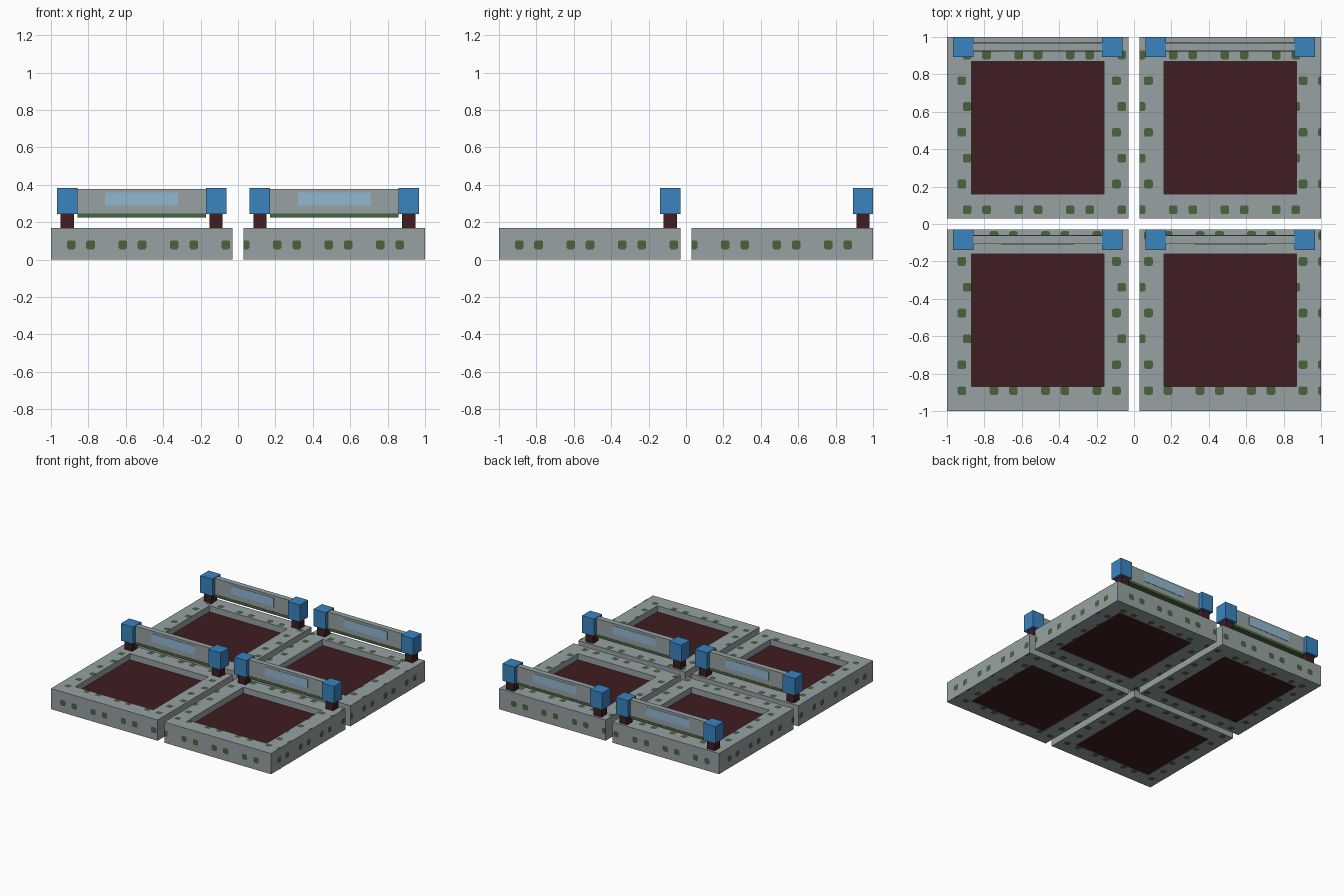
import bpy, bmesh

old = bpy.data.objects.get("Cube")
if old:
    bpy.data.objects.remove(old, do_unlink=True)


def material(name, rgb):
    m = bpy.data.materials.new(name)
    m.use_nodes = True
    m.diffuse_color = (*rgb, 1)
    m.node_tree.nodes["Principled BSDF"].inputs["Base Color"].default_value = (*rgb, 1)
    return m


STONE = material("grey stone", (0.312, 0.357, 0.36))
EARTH = material("dark brown", (0.05, 0.0125, 0.015))
BLUE = material("blue", (0.042, 0.23, 0.52))
MOSS = material("moss green", (0.07, 0.125, 0.048))
GLASS = material("pale blue", (0.28, 0.475, 0.64))

HALF, HOLE, HIGH = 0.485, 0.355, 0.17   # outer half width, opening half width, height
CENTRE = 0.515
EARTH_LOW, EARTH_TOP = 0.003, 0.12


def finish(name, bm, mat):
    me = bpy.data.meshes.new(name)
    bm.to_mesh(me)
    bm.free()
    me.materials.append(mat)
    ob = bpy.data.objects.new(name, me)
    bpy.context.collection.objects.link(ob)


def box(name, centre, size, mat):
    bm = bmesh.new()
    bmesh.ops.create_cube(bm, size=1)
    for v in bm.verts:
        v.co = [c + p * s for c, p, s in zip(centre, v.co, size)]
    finish(name, bm, mat)


def frame(name, cx, cy):
    """Square ring with a straight opening."""
    bm = bmesh.new()
    corners = [(-1, -1), (1, -1), (1, 1), (-1, 1)]
    loops = [[bm.verts.new((cx + x * r, cy + y * r, z)) for x, y in corners]
             for r, z in ((HALF, 0), (HALF, HIGH), (HOLE, HIGH), (HOLE, 0))]
    for a in range(4):
        lo, hi = loops[a], loops[(a + 1) % 4]
        for i in range(4):
            j = (i + 1) % 4
            bm.faces.new((lo[i], lo[j], hi[j], hi[i]))
    finish(name, bm, STONE)


def spot(bm, u, v, rect, place, flip):
    """Flat spot with cut corners, trimmed to a rectangle."""
    r, c = 0.0235, 0.0155
    u0, u1, v0, v1 = rect
    gap = r - 0.004
    if not (u0 - gap < u < u1 + gap and v0 - gap < v < v1 + gap):
        return
    outline = [(c, -r), (r, -c), (r, c), (c, r), (-c, r), (-r, c), (-r, -c), (-c, -r)]
    pts = [(min(max(u + a, u0), u1), min(max(v + b, v0), v1)) for a, b in outline]
    pts = list(dict.fromkeys(pts))
    if flip:
        pts.reverse()
    bm.faces.new([bm.verts.new(place(a, b)) for a, b in pts])


# Paired spot positions along a row; the second set is shifted by half a period
PERIOD = 0.2755
ROW_A = [-0.892 + PERIOD * i + d for i in range(-1, 8) for d in (0, 0.104)]
ROW_B = [p + PERIOD / 2 + 0.005 for p in ROW_A]
ROWS = "BBABABBABABABA"


def spots(name, cx, cy):
    bm = bmesh.new()
    lift = 0.001
    x0, x1, y0, y1 = cx - HALF, cx + HALF, cy - HALF, cy + HALF
    hx0, hx1, hy0, hy1 = cx - HOLE, cx + HOLE, cy - HOLE, cy + HOLE
    strips = [(x0, x1, y0, hy0), (x0, x1, hy1, y1), (x0, hx0, hy0, hy1), (hx1, x1, hy0, hy1)]
    # Top and underside
    for k, kind in enumerate(ROWS):
        v = -0.89 + 0.138 * k
        for u in (ROW_A if kind == "A" else ROW_B):
            for rect in strips:
                spot(bm, u, v, rect, lambda a, b: (a, b, HIGH + lift), False)
                spot(bm, u, v, rect, lambda a, b: (a, b, -lift), True)
    # Four outer walls
    for u in ROW_A:
        for s in (-1, 1):
            out = s * (HALF + lift)
            spot(bm, u, 0.079, (x0, x1, 0, HIGH), lambda a, b: (a, cy + out, b), s > 0)
            spot(bm, u, 0.079, (y0, y1, 0, HIGH), lambda a, b: (cx + out, a, b), s < 0)
    finish(name, bm, MOSS)


def tile(label, cx, cy):
    frame(label + "_stone_frame", cx, cy)
    spots(label + "_moss_spots", cx, cy)
    # Earth sunk below the rim on top, level with the underside
    box(label + "_earth_panel", (cx, cy, (EARTH_LOW + EARTH_TOP) / 2),
        (2 * HOLE, 2 * HOLE, EARTH_TOP - EARTH_LOW), EARTH)
    # Barrier along the back edge
    by = cy + 0.431
    for side, s in (("right", -1), ("left", 1)):
        px = cx + s * 0.398
        box(f"{label}_{side}_post", (px, by, 0.208), (0.07, 0.07, 0.08), EARTH)
        box(f"{label}_{side}_post_cap", (px, by, 0.313), (0.11, 0.108, 0.14), BLUE)
    box(label + "_barrier_rail", (cx, by, 0.311), (0.688, 0.044, 0.134), STONE)
    box(label + "_rail_moss_strip", (cx, by, 0.236), (0.688, 0.048, 0.022), MOSS)
    for side, s in (("front", -1), ("back", 1)):
        box(f"{label}_{side}_rail_pane", (cx, by + s * 0.022, 0.324),
            (0.39, 0.006, 0.07), GLASS)


for y_name, sy in (("front", -1), ("back", 1)):
    for x_name, sx in (("right", -1), ("left", 1)):
        tile(f"{y_name}_{x_name}", sx * CENTRE, sy * CENTRE)
